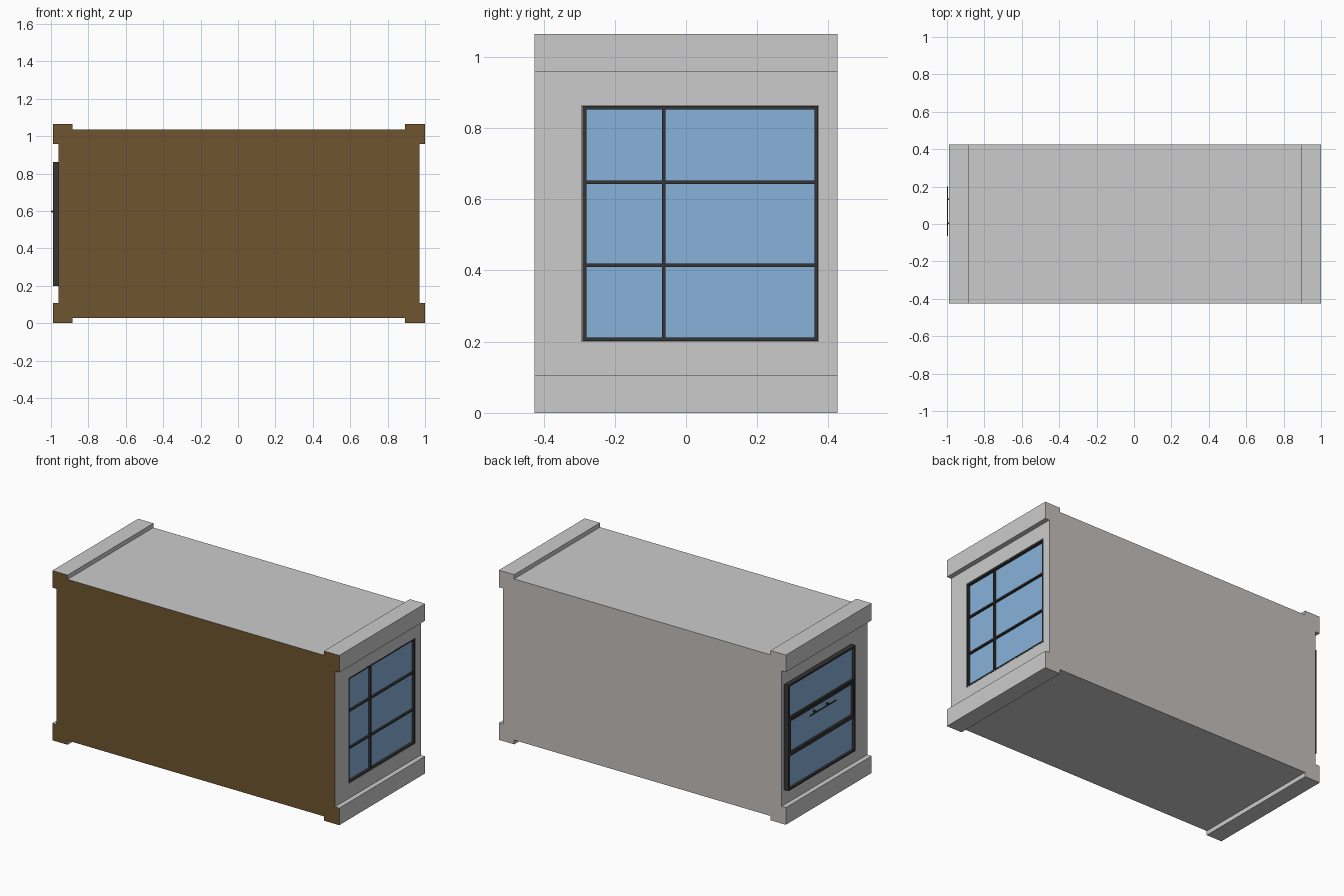
import bpy, bmesh

if "Cube" in bpy.data.objects:
    bpy.data.objects.remove(bpy.data.objects["Cube"])


def material(name, rgb):
    m = bpy.data.materials.new(name)
    m.diffuse_color = (*rgb, 1)
    m.use_nodes = True
    m.node_tree.nodes["Principled BSDF"].inputs["Base Color"].default_value = m.diffuse_color
    return m


grey = material("grey", (0.8, 0.8, 0.8))
brown = material("brown", (0.156, 0.089, 0.028))
taupe = material("taupe", (0.57, 0.53, 0.51))
dark = material("dark_frame", (0.035, 0.035, 0.035))
glass = material("blue_glass", (0.25, 0.45, 0.70))


def finish(name, bm, mats):
    bmesh.ops.recalc_face_normals(bm, faces=bm.faces)
    me = bpy.data.meshes.new(name)
    bm.to_mesh(me)
    bm.free()
    for m in mats:
        me.materials.append(m)
    ob = bpy.data.objects.new(name, me)
    bpy.context.collection.objects.link(ob)
    return ob


def boxes(name, spans, mat):
    """One object made of boxes given as (x0, x1, y0, y1, z0, z1)."""
    bm = bmesh.new()
    for x0, x1, y0, y1, z0, z1 in spans:
        for v in bmesh.ops.create_cube(bm, size=1)["verts"]:
            v.co.x = x1 if v.co.x > 0 else x0
            v.co.y = y1 if v.co.y > 0 else y0
            v.co.z = z1 if v.co.z > 0 else z0
    return finish(name, bm, [mat])


def frame(x0, x1, y0, y1, z0, z1, t):
    """Four bars of width t round a rectangle facing x."""
    return [(x0, x1, y0, y0 + t, z0, z1), (x0, x1, y1 - t, y1, z0, z1),
            (x0, x1, y0 + t, y1 - t, z0, z0 + t), (x0, x1, y0 + t, y1 - t, z1 - t, z1)]


# Container body: side outline with corner beams, mirrored four ways and extruded
W, CX, CZ = 0.425, 0.005, 0.532
quarter = [(0.889, 0.505), (0.889, 0.532), (0.995, 0.532), (0.995, 0.425), (0.965, 0.425)]
outline = quarter + [(x, -z) for x, z in reversed(quarter)]
outline += [(-x, -z) for x, z in quarter] + [(-x, z) for x, z in reversed(quarter)]
bm = bmesh.new()
side = bm.faces.new([bm.verts.new((CX + x, -W, CZ + z)) for x, z in outline])
new = bmesh.ops.extrude_face_region(bm, geom=[side], use_keep_orig=True)["geom"]
bmesh.ops.translate(bm, verts=[g for g in new if isinstance(g, bmesh.types.BMVert)],
                    vec=(0, 2 * W, 0))
for f in bm.faces:
    if len(f.verts) > 4:
        f.material_index = 1 if f.calc_center_median().y < 0 else 2
body = finish("container_body", bm, [grey, brown, taupe])

# Recess in the right end wall
cutter = boxes("recess_cutter", [(0.945, 1.1, -0.293, 0.372, 0.2, 0.863)], grey)
cutter.hide_render = True
cutter.hide_viewport = True
cut = body.modifiers.new("recess", 'BOOLEAN')
cut.operation = 'DIFFERENCE'
cut.object = cutter
cut.solver = 'EXACT'

# Right window: frame, one post and two rails
bars = frame(0.945, 0.969, -0.29, 0.371, 0.202, 0.862, 0.01)
bars.append((0.945, 0.966, -0.068, -0.058, 0.21, 0.855))
for z in (0.415, 0.648):
    bars.append((0.945, 0.966, -0.282, 0.363, z - 0.005, z + 0.005))
boxes("right_window_frame", bars, dark)
boxes("right_window_glass", [(0.944, 0.953, -0.285, 0.366, 0.207, 0.857)], glass)

# Left window: raised frame, two rails and a middle sash
bars = frame(-0.99, -0.959, -0.265, 0.398, 0.2, 0.862, 0.012)
for z in (0.415, 0.648):
    bars.append((-0.986, -0.959, -0.255, 0.39, z - 0.006, z + 0.006))
boxes("left_window_frame", bars, dark)
boxes("left_window_sash", frame(-0.989, -0.962, -0.252, 0.385, 0.422, 0.641, 0.012), dark)
boxes("left_window_glass", [(-0.975, -0.959, -0.258, 0.391, 0.207, 0.855)], glass)

# Sash handle: bar on two posts
boxes("sash_handle", [(-1.0, -0.995, -0.065, 0.2, 0.594, 0.600),
                      (-0.996, -0.974, 0.0, 0.008, 0.592, 0.602),
                      (-0.996, -0.974, 0.127, 0.135, 0.592, 0.602)], dark)
